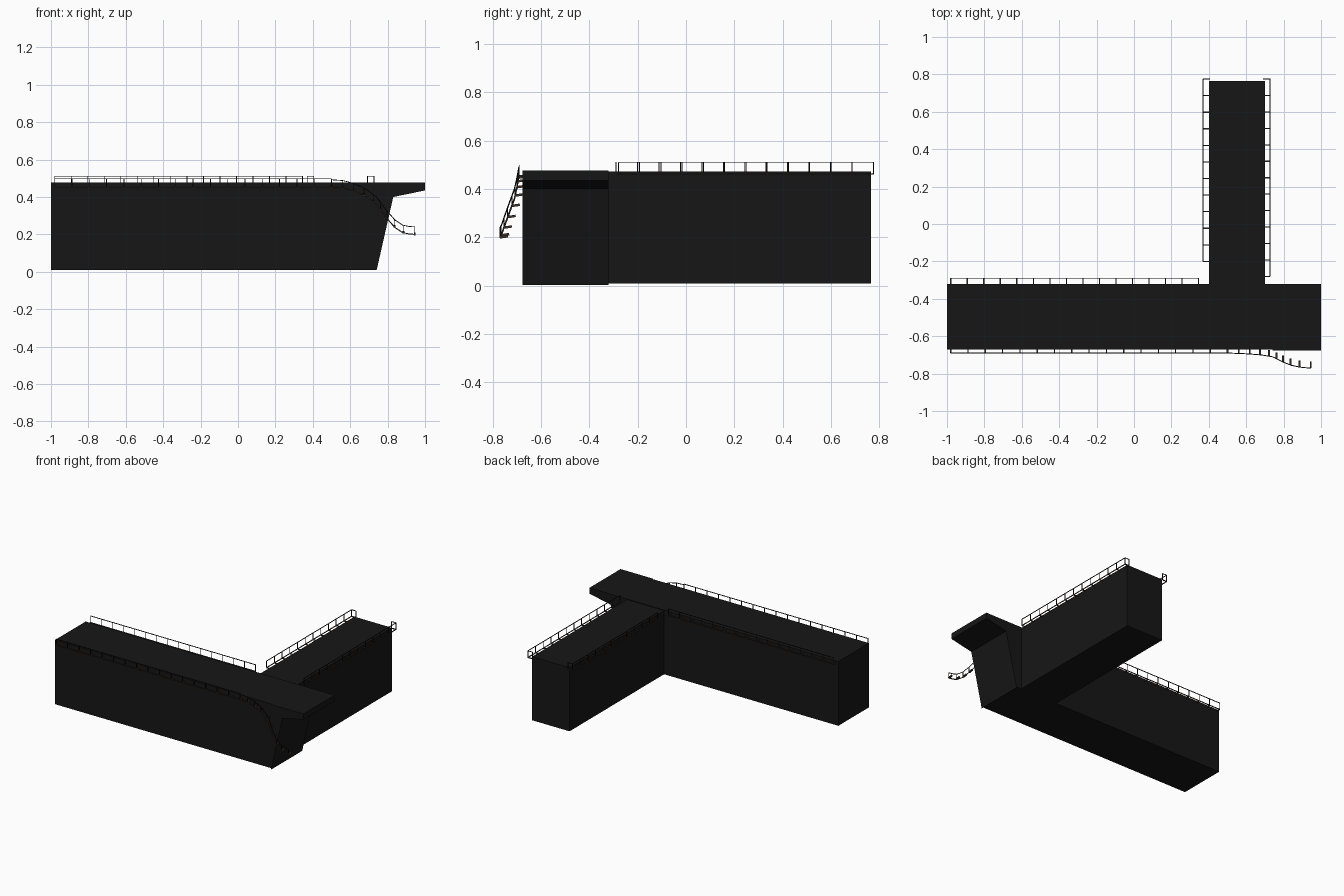
import bpy, bmesh
from mathutils import Vector

if "Cube" in bpy.data.objects:
    bpy.data.objects.remove(bpy.data.objects["Cube"])


def material(name, rgb):
    m = bpy.data.materials.new(name)
    m.diffuse_color = (*rgb, 1)
    m.use_nodes = True
    m.node_tree.nodes["Principled BSDF"].inputs["Base Color"].default_value = m.diffuse_color
    return m


BLACK = material("black_hull", (0.008, 0.008, 0.008))
BROWN = material("brown_planks", (0.05, 0.032, 0.022))


def finish(name, bm, mat):
    bmesh.ops.recalc_face_normals(bm, faces=bm.faces)
    me = bpy.data.meshes.new(name)
    bm.to_mesh(me)
    bm.free()
    me.materials.append(mat)
    ob = bpy.data.objects.new(name, me)
    bpy.context.collection.objects.link(ob)


def prism(name, xz, y0, y1):
    """Extrude an x-z profile from y0 to y1."""
    bm = bmesh.new()
    face = bm.faces.new([bm.verts.new((x, y0, z)) for x, z in xz])
    ext = bmesh.ops.extrude_face_region(bm, geom=[face])["geom"]
    bmesh.ops.translate(bm, vec=(0, y1 - y0, 0),
                        verts=[v for v in ext if isinstance(v, bmesh.types.BMVert)])
    finish(name, bm, BLACK)


def beam(bm, a, b, t):
    """Square bar between two points."""
    a, b = Vector(a), Vector(b)
    d = (b - a).normalized()
    ref = Vector((0, 0, 1)) if abs(d.z) < 0.9 else Vector((1, 0, 0))
    u = d.cross(ref).normalized() * t / 2
    v = d.cross(u).normalized() * t / 2
    rings = [[bm.verts.new(p + u * i + v * j)
              for i, j in ((-1, -1), (1, -1), (1, 1), (-1, 1))] for p in (a, b)]
    bm.faces.new(rings[0])
    bm.faces.new(rings[1][::-1])
    for k in range(4):
        n = (k + 1) % 4
        bm.faces.new((rings[0][k], rings[0][n], rings[1][n], rings[1][k]))


def resample(pts, step):
    """Evenly spaced points along a polyline."""
    pts = [Vector(p) for p in pts]
    total = sum((b - a).length for a, b in zip(pts, pts[1:]))
    n = max(1, round(total / step))
    out = []
    for i in range(n + 1):
        s = total * i / n
        for a, b in zip(pts, pts[1:]):
            seg = (b - a).length
            if s <= seg + 1e-5:
                out.append(a.lerp(b, s / seg))
                break
            s -= seg
    return out


def railing(name, path, inward, height=0.048, step=0.09, plank=0.006):
    """Top rail, posts, lower stringer and brackets reaching the hull."""
    up, inward = Vector((0, 0, height)), Vector(inward)
    rail, planks = bmesh.new(), bmesh.new()
    for a, b in zip(path, path[1:]):
        a, b = Vector(a), Vector(b)
        beam(rail, a + up, b + up, 0.004)
        beam(planks, a, b, 0.005)
    for p in resample(path, step):
        beam(rail, p, p + up, 0.004)
        beam(planks, p, p + inward, plank)
    finish(name + "_rail", rail, BLACK)
    finish(name + "_planks", planks, BROWN)


# Hull: long bar, rear wing and overhanging prow
TOP = 0.477
prism("long_hull", [(-1, 0.01), (0.74, 0.01), (0.74, TOP), (-1, TOP)], -0.67, -0.32)
prism("rear_wing", [(0.40, 0.01), (0.70, 0.01), (0.70, 0.472), (0.40, 0.472)], -0.32, 0.765)
prism("prow", [(0.74, 0.003), (0.83, 0.40), (1, 0.435), (1, TOP), (0.74, TOP)], -0.677, -0.32)

# Straight walkways
railing("back_walkway", [(-0.98, -0.29, 0.463), (0.345, -0.29, 0.463)], (0, -0.032, 0))
railing("wing_left_walkway", [(0.37, -0.2, 0.463), (0.37, 0.775, 0.463)], (0.032, 0, 0))
railing("wing_right_walkway", [(0.727, -0.28, 0.463), (0.727, 0.775, 0.463)], (-0.03, 0, 0))
railing("front_walkway", [(-0.98, -0.69, 0.452), (0.5, -0.69, 0.452)], (0, 0.022, 0), 0.045)

# Curving stair at the front end
railing("curved_stair", [
    (0.50, -0.69, 0.452), (0.56, -0.692, 0.448), (0.62, -0.695, 0.432),
    (0.68, -0.70, 0.405), (0.74, -0.71, 0.36), (0.79, -0.735, 0.292),
    (0.84, -0.755, 0.236), (0.88, -0.764, 0.21), (0.91, -0.768, 0.203),
    (0.945, -0.77, 0.20)], (0, 0.033, 0.005), 0.04, 0.06, 0.01)

# Short hand rails returning at the wing end
ends = bmesh.new()
for x0, x1 in ((0.37, 0.405), (0.727, 0.692)):
    for z in (0.463, 0.511):
        beam(ends, (x0, 0.775, z), (x1, 0.775, z), 0.004)
    beam(ends, (x1, 0.775, 0.463), (x1, 0.775, 0.511), 0.004)
finish("wing_end_rails", ends, BLACK)
